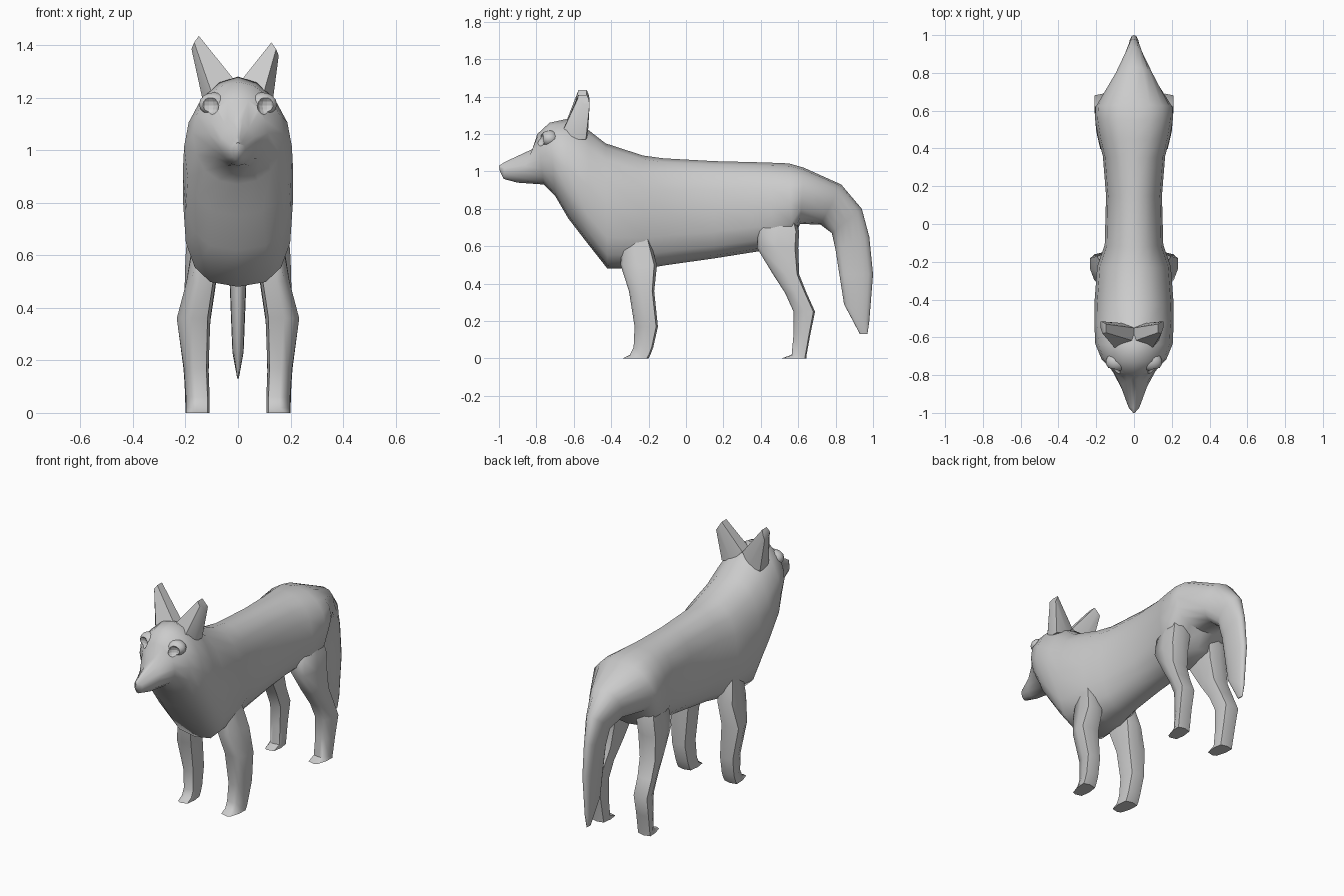
import bpy, bmesh
from math import sin, cos, pi, radians

if "Cube" in bpy.data.objects:
    bpy.data.objects.remove(bpy.data.objects["Cube"])


def loft(name, rings, angle=60):
    """Skin a closed surface through rings of equal point count."""
    bm = bmesh.new()
    loops = [[bm.verts.new(p) for p in r] for r in rings]
    n = len(loops[0])
    for a, b in zip(loops, loops[1:]):
        for i in range(n):
            j = (i + 1) % n
            bm.faces.new((a[i], a[j], b[j], b[i]))
    bm.faces.new(loops[0])
    bm.faces.new(loops[-1])
    bmesh.ops.recalc_face_normals(bm, faces=bm.faces)
    me = bpy.data.meshes.new(name)
    bm.to_mesh(me)
    bm.free()
    for p in me.polygons:
        p.use_smooth = True
    me.set_sharp_from_angle(angle=radians(angle))
    ob = bpy.data.objects.new(name, me)
    bpy.context.collection.objects.link(ob)
    return ob


def spow(v, e):
    return (1 if v >= 0 else -1) * abs(v) ** e


def body_ring(ty, tz, by, bz, w, nb=2.4, nt=2.2, sides=16):
    """Section between a top and a bottom point; nb, nt = lower, upper fullness."""
    pts = []
    for i in range(sides):
        a = 2 * pi * i / sides
        e = 2 / (nt if cos(a) > 0 else nb)
        t = (1 - spow(cos(a), e)) / 2
        pts.append((w * spow(sin(a), e), ty + (by - ty) * t, tz + (bz - tz) * t))
    return pts


def leg_ring(z, y0, y1, x0, x1, s, sides=8):
    """Boxy section, its outer side slanting outwards to the back."""
    pts = []
    for i in range(sides):
        a = 2 * pi * i / sides
        u, v = spow(cos(a), .5), spow(sin(a), .5)
        x = (x0 + x1) / 2 + (x1 - x0) / 2 * u
        if u > .1:
            x -= .012 * (1 - v)
        pts.append((s * x, (y0 + y1) / 2 + (y1 - y0) / 2 * v, z))
    return pts


# Muzzle, head, neck, trunk and tail as one skin: top y,z, bottom y,z, half width
trunk = [
    (-1.0, 1.03, -.995, 1.0, .006), (-.97, 1.05, -.975, .96, .028, 1.8, 1.5),
    (-.82, 1.12, -.90, .94, .07, 1.8, 1.3), (-.795, 1.20, -.76, .93, .115, 2, 1.8),
    (-.73, 1.26, -.70, .87, .172, 2.2, 1.9), (-.64, 1.28, -.63, .75, .205, 2.4, 1.8),
    (-.52, 1.22, -.53, .62, .21, 2.8, 1.9), (-.43, 1.15, -.42, .48, .21, 2.8),
    (-.23, 1.085, -.22, .48, .195, 2.4), (-.12, 1.07, -.10, .50, .155, 2.4),
    (.15, 1.055, .15, .535, .148), (.35, 1.05, .37, .57, .165),
    (.45, 1.047, .46, .585, .19, 2.8), (.55, 1.043, .57, .62, .207, 2.8),
    (.63, 1.02, .61, .72, .203), (.83, .93, .72, .715, .105),
    (.94, .80, .78, .67, .055), (.98, .65, .80, .58, .037),
    (1.0, .45, .82, .45, .03), (.98, .20, .845, .29, .022),
    (.97, .13, .93, .13, .003)]
body = loft("body_and_tail", [body_ring(*r) for r in trunk])

# Legs: z, y front, y back, x inner, x outer
front = [(.66, -.34, -.20, .09, .18), (.50, -.35, -.155, .085, .208),
         (.36, -.305, -.17, .105, .245), (.17, -.275, -.15, .112, .218),
         (.06, -.28, -.175, .108, .21), (.02, -.30, -.19, .108, .21),
         (0, -.34, -.20, .108, .21)]
hind = [(.78, .44, .575, .09, .175), (.68, .385, .605, .06, .205),
        (.59, .38, .60, .07, .212), (.45, .465, .605, .09, .216),
        (.35, .53, .645, .105, .22), (.25, .575, .69, .11, .22),
        (.13, .575, .665, .112, .214), (.02, .565, .645, .11, .21),
        (0, .51, .645, .11, .21)]

for side, s in (("left", -1), ("right", 1)):
    loft(side + "_front_leg", [leg_ring(*r, s) for r in front])
    loft(side + "_hind_leg", [leg_ring(*r, s) for r in hind])

    # Upright blunt ear, the pair meeting at the crown; one stands slightly taller
    dx, dz = (.022, .025) if s < 0 else (0, 0)
    base = [(.0, -.55, 1.25), (.06, -.525, 1.19), (.13, -.535, 1.17),
            (.13, -.62, 1.17), (.09, -.67, 1.19), (.0, -.62, 1.25)]
    tip = [(.127, -.53, 1.41), (.14, -.52, 1.385), (.155, -.515, 1.36),
           (.155, -.55, 1.36), (.145, -.58, 1.385), (.127, -.575, 1.41)]
    loft(side + "_ear", [[(s * x, y, z) for x, y, z in base],
                         [(s * (x + dx), y, z + dz) for x, y, z in tip]])

    # Brow bulge around the eye
    bpy.ops.mesh.primitive_uv_sphere_add(segments=14, ring_count=8, radius=1,
                                         location=(s * .09, -.73, 1.175))
    brow = bpy.context.object
    brow.name = side + "_brow"
    brow.scale = (.06, .05, .045)
    bpy.ops.object.shade_smooth()

    # Eye socket cutter
    bpy.ops.mesh.primitive_uv_sphere_add(segments=14, ring_count=8, radius=.038,
                                         location=(s * .11, -.79, 1.17))
    cut = bpy.context.object
    cut.name = side + "_eye_socket_cutter"
    cut.hide_render = True
    cut.display_type = 'WIRE'
    for ob in (body, brow):
        m = ob.modifiers.new("socket", 'BOOLEAN')
        m.operation = 'DIFFERENCE'
        m.object = cut
